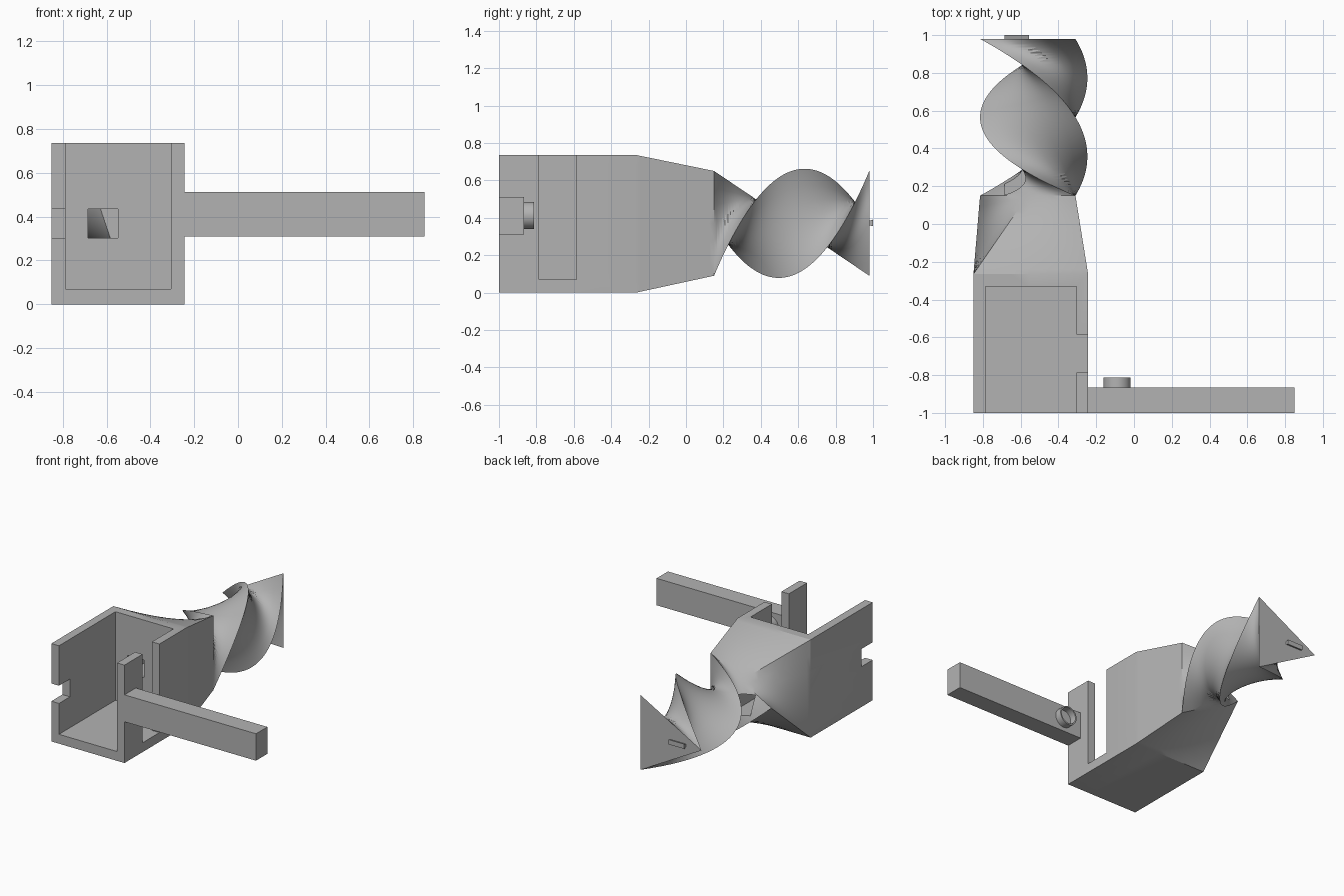
import bpy
import bmesh
from mathutils import Vector

if "Cube" in bpy.data.objects:
    bpy.data.objects.remove(bpy.data.objects["Cube"], do_unlink=True)

GREY = (0.45, 0.45, 0.45, 1)
grey = bpy.data.materials.new("plain grey")
grey.diffuse_color = GREY
grey.use_nodes = True
grey.node_tree.nodes["Principled BSDF"].inputs["Base Color"].default_value = GREY


def finish(name, bm):
    bmesh.ops.recalc_face_normals(bm, faces=bm.faces)
    mesh = bpy.data.meshes.new(name)
    bm.to_mesh(mesh)
    bm.free()
    obj = bpy.data.objects.new(name, mesh)
    bpy.context.collection.objects.link(obj)
    mesh.materials.append(grey)
    return obj


def activate(obj):
    bpy.ops.object.select_all(action='DESELECT')
    obj.select_set(True)
    bpy.context.view_layer.objects.active = obj


def loft(name, sections, splits=1):
    """Skin closed (x, z) sections, given as (y, corners), and cap the ends."""
    bm = bmesh.new()
    rings = []
    for y, corners in sections:
        ring = []
        for a, b in zip(corners, corners[1:] + corners[:1]):
            for i in range(splits):
                p = Vector(a).lerp(Vector(b), i / splits)
                ring.append(bm.verts.new((p.x, y, p.y)))
        rings.append(ring)
    n = len(rings[0])
    for r0, r1 in zip(rings, rings[1:]):
        for i in range(n):
            j = (i + 1) % n
            bm.faces.new((r0[i], r0[j], r1[j], r1[i]))
    bmesh.ops.triangulate(bm, faces=bm.faces)
    bm.faces.new(rings[0])
    bm.faces.new(rings[-1])
    return finish(name, bm)


def rect(x0, x1, z0, z1):
    return [(x0, z1), (x0, z0), (x1, z0), (x1, z1)]


def box(name, x0, x1, y0, y1, z0, z1):
    return loft(name, [(y0, rect(x0, x1, z0, z1)), (y1, rect(x0, x1, z0, z1))])


def sweep(a, b, c, t):
    """Parabola through three points."""
    return a * (2 * t - 1) * (t - 1) + b * 4 * t * (1 - t) + c * t * (2 * t - 1)


# Triangle corners of the twisted tail
low, high, side = Vector((-0.31, 0.09)), Vector((-0.31, 0.65)), Vector((-0.815, 0.37))


def triangle(t):
    p = sweep(low, high, side, t)
    q = sweep(high, side, low, t)
    r = sweep(side, low, high, t)
    return [(q + r) / 2, r, p, q]


# Body: square box, tapered neck and twisted triangular tail in one skin
square = rect(-0.85, -0.243, 0, 0.735)
neck_start, tail_start, tail_end = -0.265, 0.15, 0.98
sections = [(-1, square)]
NECK, TAIL = 16, 56
for i in range(NECK):
    f = i / NECK
    ring = [Vector(a).lerp(b, f) for a, b in zip(square, triangle(0))]
    sections.append((neck_start + (tail_start - neck_start) * f, ring))
for i in range(TAIL + 1):
    f = i / TAIL
    sections.append((tail_start + (tail_end - tail_start) * f, triangle(f)))
body = loft("twisted_body", sections, 6)

# Cut the open cavity, wall slot, wall notch and square channel
cutters = [
    box("cavity_cutter", -0.787, -0.305, -1.1, -0.33, 0.07, 0.9),
    box("slot_cutter", -0.4, -0.1, -0.785, -0.585, 0.07, 0.9),
    box("notch_cutter", -0.95, -0.7, -1.1, -0.87, 0.302, 0.435),
    box("channel_cutter", -0.685, -0.548, -0.4, 0.333, 0.302, 0.435),
]
activate(body)
for cutter in cutters:
    cutter.hide_render = True
    mod = body.modifiers.new(cutter.name, 'BOOLEAN')
    mod.operation = 'DIFFERENCE'
    mod.solver = 'EXACT'
    mod.object = cutter
    bpy.ops.object.modifier_apply(modifier=mod.name)
    bpy.data.objects.remove(cutter, do_unlink=True)
bpy.ops.object.shade_smooth_by_angle(angle=0.4)

# Side arm
box("side_arm", -0.243, 0.85, -1, -0.865, 0.31, 0.512)

# Round collar on the back of the arm
bpy.ops.mesh.primitive_cylinder_add(vertices=48, radius=0.072, depth=0.055,
                                    location=(-0.09, -0.84, 0.412),
                                    rotation=(1.5708, 0, 0))
collar = bpy.context.object
collar.name = "arm_collar"
collar.data.materials.append(grey)
bm = bmesh.new()
bm.from_mesh(collar.data)
caps = [f for f in bm.faces if len(f.verts) > 4]
bmesh.ops.inset_individual(bm, faces=caps, thickness=0.01)
bmesh.ops.bridge_loops(bm, edges=[e for f in caps for e in f.edges])
bmesh.ops.delete(bm, geom=caps, context='FACES_ONLY')
bmesh.ops.recalc_face_normals(bm, faces=bm.faces)
bm.to_mesh(collar.data)
bm.free()
activate(collar)
bpy.ops.object.shade_smooth_by_angle(angle=0.5)

# Flat key on the tail end, slightly wider at its tip
loft("tail_key", [(0.975, rect(-0.685, -0.555, 0.362, 0.382)),
                  (1.0, rect(-0.685, -0.555, 0.354, 0.39))])
